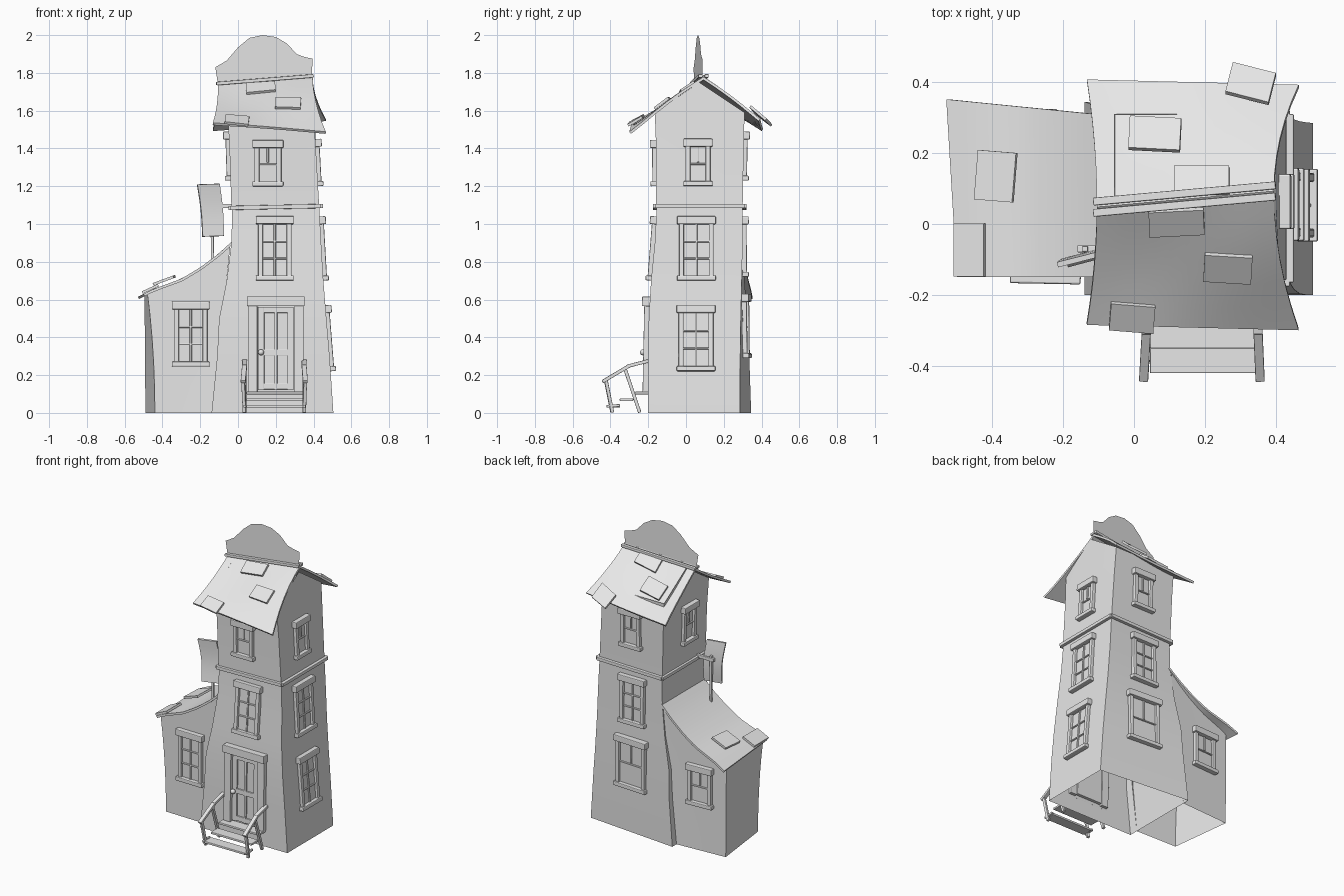
import bpy, bmesh, math
from mathutils import Vector, Matrix
from mathutils.bvhtree import BVHTree

if "Cube" in bpy.data.objects:
    bpy.data.objects.remove(bpy.data.objects["Cube"])

grey = bpy.data.materials.new("plain_grey")
grey.use_nodes = True
grey.diffuse_color = (0.8, 0.8, 0.8, 1)
grey.node_tree.nodes["Principled BSDF"].inputs["Base Color"].default_value = (0.8, 0.8, 0.8, 1)


def finish(name, bm, matrix=None, bevel=0, smooth=False):
    bmesh.ops.recalc_face_normals(bm, faces=bm.faces)
    me = bpy.data.meshes.new(name)
    bm.to_mesh(me)
    bm.free()
    me.materials.append(grey)
    if smooth:
        me.shade_smooth()
        me.set_sharp_from_angle(angle=math.radians(35))
    ob = bpy.data.objects.new(name, me)
    bpy.context.collection.objects.link(ob)
    if matrix:
        ob.matrix_world = matrix
    if bevel:
        mod = ob.modifiers.new("bevel", "BEVEL")
        mod.width, mod.segments = bevel, 2
    return ob


def shell(name, rows, closed=False, thick=0):
    """Skin a list of equally long point rows."""
    n = len(rows[0])
    pts = [Vector(p) for row in rows for p in row]
    faces = [(r * n + i, r * n + (i + 1) % n, (r + 1) * n + (i + 1) % n, (r + 1) * n + i)
             for r in range(len(rows) - 1) for i in range(n if closed else n - 1)]
    bm = bmesh.new()
    vs = [bm.verts.new(p) for p in pts]
    for f in faces:
        bm.faces.new([vs[i] for i in f])
    if thick:
        bmesh.ops.recalc_face_normals(bm, faces=bm.faces)
        bmesh.ops.solidify(bm, geom=bm.faces[:], thickness=thick)
    finish(name, bm, smooth=True)
    return BVHTree.FromPolygons(pts, faces)


def sheet(name, nu, nv, f, thick):
    return shell(name, [[f(i / nu, j / nv) for i in range(nu + 1)] for j in range(nv + 1)], thick=thick)


def add_box(bm, x0, x1, y0, y1, z0, z1):
    m = Matrix.Translation(((x0 + x1) / 2, (y0 + y1) / 2, (z0 + z1) / 2))
    bmesh.ops.create_cube(bm, size=1, matrix=m @ Matrix.Diagonal((x1 - x0, y1 - y0, z1 - z0, 1)))


def bar(name, p, q, w, h):
    p, q = Vector(p), Vector(q)
    bm = bmesh.new()
    add_box(bm, -(q - p).length / 2, (q - p).length / 2, -w / 2, w / 2, -h / 2, h / 2)
    rot = (q - p).to_track_quat('X', 'Z').to_matrix().to_4x4()
    return finish(name, bm, Matrix.Translation((p + q) / 2) @ rot, 0.003)


def lerp(table, x):
    for (a, va), (b, vb) in zip(table, table[1:]):
        if x <= b:
            break
    return va + (vb - va) * (x - a) / (b - a)


# Tower: z, left x, right x, front y, back y at right, back y at left
levels = [(0, -.14, .505, -.2, .285, .345), (.3, -.11, .485, -.2, .287, .335),
          (.5, -.1, .468, -.197, .29, .325), (.7, -.06, .452, -.185, .295, .31),
          (.9, -.035, .44, -.165, .3, .3), (1.09, -.03, .43, -.155, .3, .3)]
tower = shell("tower_walls", [[(l, f, z), (r, f, z), (r, br, z), (l, bl, z)]
                              for z, l, r, f, br, bl in levels], closed=True)


def top_ring(l, r, f, b, z, apex):
    return [(l, f, z), (r, f, z), (r, .07, apex), (r, b, z), (l, b, z), (l, .06, apex)]


upper = shell("upper_walls", [top_ring(-.035, .43, -.158, .3, 1.09, 1.09),
                              top_ring(-.045, .412, -.158, .305, 1.4, 1.4),
                              top_ring(-.055, .4, -.165, .31, 1.59, 1.75)], closed=True)

# Trim band between the storeys
corners = [(-.04, -.165, 1.085), (.44, -.165, 1.095), (.44, .31, 1.095), (-.04, .31, 1.085)]
for i in range(4):
    bar("trim_band", corners[i], corners[(i + 1) % 4], .022, .022)

# Main roof
def ridge(x):
    t = (x + .105) / .5
    return .048 + .045 * t, 1.74 + .04 * t


def main_z(x, y):
    ry, rz = ridge(x)
    s = abs(y - ry) / (.35 if y < ry else .33)
    return rz - (rz - 1.525) * s - .012 * math.sin(math.pi * min(s, 1)) * math.cos(9 * x)


def main_roof(u, v):
    s = 2 * v - 1
    l, r = -.105 - .028 * s * s, .395 + .07 * s * s
    x = l + (r - l) * u
    ry = ridge(x)[0]
    y = ry + s * (ry + .285 + .015 * u if s < 0 else .408 - .015 * u - ry)
    return x, y, main_z(x, y)


sheet("main_roof", 12, 12, main_roof, .014)


def shingle(cx, cy, w, d, turn, height):
    c, s = math.cos(turn), math.sin(turn)

    def f(u, v):
        a, b = (u - .5) * w, (v - .5) * d
        x, y = cx + a * c - b * s, cy + a * s + b * c
        return x, y, height(x, y) + .018
    sheet("loose_shingle", 1, 1, f, .014)


for cx, cy, w, d, turn in [(.06, .25, .145, .09, -.05), (.19, .128, .155, .075, 0),
                           (.12, 0, .155, .07, .05), (.265, -.13, .135, .075, -.06),
                           (-.005, -.268, .125, .075, -.08), (.33, .392, .125, .085, -.25)]:
    shingle(cx, cy, w, d, turn, main_z)

# Ridge boards and curved false front on the ridge
for name, dy in (("ridge_board_front", -.016), ("ridge_board_back", .016)):
    ends = [(x, ridge(x)[0] + dy, ridge(x)[1] + .004) for x in (-.115, .4)]
    bar(name, *ends, .022, .018)
outline = [(-.105, 1.73), (-.12, 1.83), (-.06, 1.865), (0, 1.935), (.06, 1.985), (.13, 2),
           (.2, 1.99), (.26, 1.955), (.31, 1.9), (.35, 1.885), (.395, 1.875), (.39, 1.77)]
bm = bmesh.new()
bm.faces.new([bm.verts.new((x, ridge(x)[0] - .006, z)) for x, z in outline])
bmesh.ops.solidify(bm, geom=bm.faces[:], thickness=.012)
finish("ridge_crest", bm)

# Side annex
slope = [(-.53, .615), (-.45, .655), (-.3, .71), (-.2, .77), (-.1, .845), (-.03, .91)]


def annex_z(x, y=0):
    return lerp(slope, x)


def annex_ring(t):
    fl, bl, end = -.44 - .04 * t * t, -.49 - .005 * t, -.14 + .1 * t
    ts = [i / 6 for i in range(7)]
    pts = [(end + (fl - end) * k, -.14 + .007 * k) for k in ts]
    pts += [(bl + (end - bl) * k, .28 + .02 * k) for k in ts]
    return [(x, y, t * (annex_z(x) - .004)) for x, y in pts]


annex = shell("annex_walls", [annex_ring(i / 5) for i in range(6)])


def annex_roof(u, v):
    x = -.53 + .5 * u + .03 * (1 - u) * (1 - v)
    back = .352 - .05 * u
    return x, -.15 + (back + .15) * v, annex_z(x)


sheet("annex_roof", 12, 2, annex_roof, .014)
shingle(-.388, .135, .108, .14, -.08, annex_z)
shingle(-.467, -.073, .085, .15, 0, annex_z)


# Frame of reference lying on a wall: side, up, out
def on_wall(wall, out, s, z0, z1, w):
    out = Vector((*out, 0))
    side = Vector((-out.y, out.x, 0))
    mid = Vector((.2, .06, 0)) if wall is not annex else Vector((-.3, .06, 0))

    def hit(a, z):
        p = Vector((a if side.x else mid.x, a if side.y else mid.y, z))
        return wall.ray_cast(p + out * 2, -out)[0]
    lo, hi = hit(s, z0), hit(s, z1)
    up = (hi - lo).normalized()
    run = hit(s + w / 3, (z0 + z1) / 2) - hit(s - w / 3, (z0 + z1) / 2)
    if run.dot(side) < 0:
        run.negate()
    n = run.cross(up).normalized()
    run = up.cross(n)
    m = Matrix((run, up, n)).transposed().to_4x4()
    m.translation = (lo + hi) / 2
    return m, (hi - lo).length


def window(name, wall, out, s, z0, z1, w, bars=2):
    m, h = on_wall(wall, out, s, z0, z1, w)
    a, b = w / 2, h / 2
    bm = bmesh.new()
    add_box(bm, -a, a, b - .042, b, -.02, .032)                # header
    add_box(bm, -a, a, -b, -b + .026, -.02, .03)               # sill
    for k in (-1, 1):                                          # jambs
        c = k * (a - .024)
        add_box(bm, c - .013, c + .013, -b, b - .03, -.02, .02)
    add_box(bm, -a + .03, a - .03, -b + .02, b - .03, -.02, .004)   # pane
    add_box(bm, -.006, .006, -b + .02 if bars > 1 else 0, b - .03, -.01, .012)
    for i in range(bars):
        y = -b + .026 + (h - .068) * (i + 1) / (bars + 1)
        add_box(bm, -a + .03, a - .03, y - .005, y + .005, -.01, .012)
    finish(name, bm, m, .006)


front, back, right, left = (0, -1), (0, 1), (1, 0), (-1, 0)
window("front_middle_window", tower, front, .195, .7, 1.04, .2)
window("front_top_window", upper, front, .158, 1.2, 1.445, .165, 1)
window("right_lower_window", tower, right, .053, .22, .57, .205)
window("right_middle_window", tower, right, .055, .7, 1.04, .205)
window("right_top_window", upper, right, .063, 1.2, 1.45, .155, 1)
window("back_lower_window", tower, back, .185, .29, .63, .245, 1)
window("back_middle_window", tower, back, .18, .72, 1.04, .2)
window("back_top_window", upper, back, .19, 1.23, 1.49, .165, 1)
window("left_top_window", upper, left, .04, 1.23, 1.49, .155, 1)
window("annex_front_window", annex, front, -.25, .245, .59, .2)
window("annex_back_window", annex, back, -.31, .3, .57, .19, 1)

# Door with frame, panels and knob
m, h = on_wall(tower, front, .2, .11, .615, .3)
b = h / 2
bm = bmesh.new()
add_box(bm, -.152, .152, b - .05, b, -.02, .042)
for k in (-1, 1):
    add_box(bm, k * .123 - .025, k * .123 + .025, -b, b - .05, -.02, .03)
    add_box(bm, k * .078 - .017, k * .078 + .017, -b + .01, b - .055, -.02, .016)
add_box(bm, -.095, .095, -b + .01, b - .055, -.02, .006)
add_box(bm, -.008, .008, -b + .01, b - .055, -.02, .016)
for y in (-b + .03, -b + .21, b - .07):
    add_box(bm, -.095, .095, y - .016, y + .016, -.02, .015)
finish("door", bm, m, .003)
bm = bmesh.new()
bmesh.ops.create_uvsphere(bm, u_segments=12, v_segments=8, radius=.016,
                          matrix=m @ Matrix.Translation((-.078, -b + .21, .032)))
finish("door_knob", bm, smooth=True)

# Front steps with rails
for y, z in ((-.385, .035), (-.315, .07), (-.235, .105)):
    bar("step_tread", (.045, y, z), (.345, y, z), .072, .014)
for x, lean in ((.035, -.008), (.35, .006)):
    bar("rail_post_front", (x, -.39, .002), (x + lean, -.425, .175), .018, .018)
    bar("rail_post_back", (x, -.245, .002), (x, -.325, .24), .018, .018)
    bar("stair_rail_lower", (x + lean, -.442, .165), (x, -.3, .25), .026, .018)
    bar("stair_rail_upper", (x, -.31, .247), (x, -.2, .275), .026, .018)
    bar("step_support", (x, -.42, .035), (x, -.35, .04), .014, .014)

# Hanging sign on its post beside the tower
def sign(u, v):
    x = -.19 + .112 * u - (.028 - .006 * u) * v + .006 * math.sin(math.pi * v)
    return x, -.108 + .03 * u + .012 * math.sin(math.pi * v), .932 + .278 * v + .004 * u


sheet("sign_board", 3, 6, sign, .015)
bar("sign_post", (-.135, -.07, .79), (-.138, -.07, 1.12), .016, .016)
bar("sign_bracket", (-.16, -.07, 1.095), (-.02, -.07, 1.095), .02, .022)
